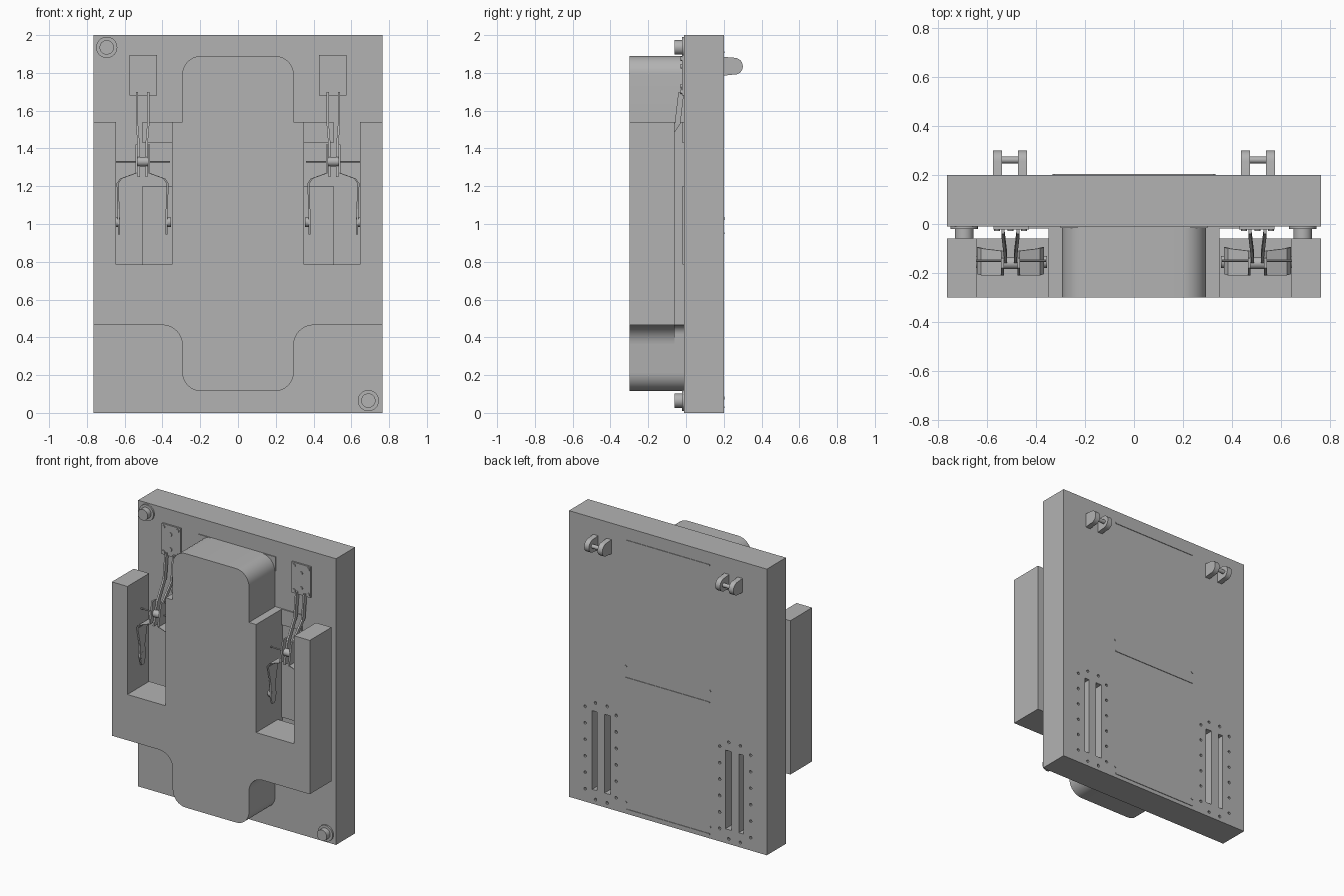
import bpy, bmesh, math
from mathutils import Matrix, Vector

if "Cube" in bpy.data.objects:
    bpy.data.objects.remove(bpy.data.objects["Cube"], do_unlink=True)

grey = bpy.data.materials.new("plain grey")
grey.use_nodes = True
grey.diffuse_color = (0.45, 0.45, 0.45, 1)
grey.node_tree.nodes["Principled BSDF"].inputs["Base Color"].default_value = (0.45, 0.45, 0.45, 1)

CX = 0.505  # centre of each latch


def finish(name, bm, mirror=False, smooth=False):
    bmesh.ops.recalc_face_normals(bm, faces=bm.faces)
    mesh = bpy.data.meshes.new(name)
    bm.to_mesh(mesh)
    bm.free()
    mesh.materials.append(grey)
    ob = bpy.data.objects.new(name, mesh)
    bpy.context.collection.objects.link(ob)
    if mirror:
        ob.modifiers.new("Mirror", "MIRROR")
    if smooth:
        bpy.ops.object.select_all(action="DESELECT")
        ob.select_set(True)
        bpy.context.view_layer.objects.active = ob
        bpy.ops.object.shade_smooth_by_angle(angle=math.radians(30))
    return ob


def add_box(bm, x0, x1, y0, y1, z0, z1):
    mid = Vector((x0 + x1, y0 + y1, z0 + z1)) / 2
    size = Matrix.Diagonal((x1 - x0, y1 - y0, z1 - z0, 1))
    bmesh.ops.create_cube(bm, size=1, matrix=Matrix.Translation(mid) @ size)


def add_rod(bm, axis, centre, radius, length, sides=24):
    turn = Matrix.Rotation(math.pi / 2, 4, "Y" if axis == "x" else "X")
    bmesh.ops.create_cone(bm, cap_ends=True, segments=sides, radius1=radius, radius2=radius,
                          depth=length, matrix=Matrix.Translation(centre) @ turn)


def rounded(points, steps=8):
    """Fillet each (u, v, radius) corner of a closed outline."""
    out = []
    for i, (u, v, r) in enumerate(points):
        p = Vector((u, v))
        if r == 0:
            out.append(p)
            continue
        a = p + (Vector(points[i - 1][:2]) - p).normalized() * r
        b = p + (Vector(points[(i + 1) % len(points)][:2]) - p).normalized() * r
        c = a + b - p
        for k in range(steps + 1):
            t = math.pi / 2 * k / steps
            out.append(c + (p - b) * math.cos(t) + (p - a) * math.sin(t))
    return out


def add_prism(bm, outline, place, lo, hi):
    face = bm.faces.new([bm.verts.new(place(p, lo)) for p in outline])
    moved = bmesh.ops.extrude_face_region(bm, geom=[face])["geom"]
    step = Vector(place(outline[0], hi)) - Vector(place(outline[0], lo))
    bmesh.ops.translate(bm, vec=step, verts=[g for g in moved if isinstance(g, bmesh.types.BMVert)])
    # the starting face stays as the closing cap


def add_strap(bm, path, thick):
    """Loft a flat strap through (x, y, z, depth) stations."""
    rings = []
    for x, y, z, d in path:
        rings.append([bm.verts.new((x + sx * thick / 2, y + sy * d / 2, z))
                      for sx, sy in ((-1, -1), (1, -1), (1, 1), (-1, 1))])
    for a, b in zip(rings, rings[1:]):
        for i in range(4):
            j = (i + 1) % 4
            bm.faces.new((a[i], a[j], b[j], b[i]))
    bm.faces.new(rings[0])
    bm.faces.new(rings[-1])


def front_place(p, y):
    return (p.x, y, p.y)


def symmetric(half):
    return half + [(-x, z, r) for x, z, r in reversed(half)]


# Back plate with blind slots and small holes in its rear
bm = bmesh.new()
add_box(bm, -0.765, 0.765, -0.01, 0.2, 0, 2)
plate = finish("back_plate", bm)
bm = bmesh.new()
for s in (-1, 1):
    for x0, x1 in ((0.445, 0.49), (0.548, 0.585)):
        a, b = sorted((s * x0, s * x1))
        add_box(bm, a, b, 0.06, 0.25, 0.1, 0.65)
    spots = [(x, 0.09 + 0.115 * i) for x in (0.4, 0.64) for i in range(6)]
    spots += [(x, z) for x in (0.47, 0.56) for z in (0.035, 0.71)]
    for x, z in spots:
        add_rod(bm, "y", (s * x, 0.2, z), 0.01, 0.04, 8)
cutter = finish("slot_cutter", bm)
cutter.hide_render = True
cutter.hide_set(True)
cut = plate.modifiers.new("Slots", "BOOLEAN")
cut.object = cutter
cut.operation = "DIFFERENCE"
cut.solver = "EXACT"

# Front housing: winged body with two open pockets, and its deeper core
bm = bmesh.new()
body = symmetric([(0.295, 0.115, 0.1), (0.295, 0.465, 0.105), (0.765, 0.465, 0),
                  (0.765, 1.54, 0), (0.645, 1.54, 0), (0.645, 0.785, 0), (0.35, 0.785, 0),
                  (0.35, 1.54, 0), (0.295, 1.54, 0), (0.295, 1.89, 0.1)])
add_prism(bm, rounded(body), front_place, -0.3, -0.06)
finish("front_housing", bm, smooth=True)
bm = bmesh.new()
core = symmetric([(0.295, 0.115, 0.1), (0.295, 0.465, 0.05), (0.35, 0.465, 0),
                  (0.35, 1.54, 0), (0.295, 1.54, 0), (0.295, 1.89, 0.1)])
add_prism(bm, rounded(core), front_place, -0.06, -0.01)
finish("housing_core", bm, smooth=True)
bm = bmesh.new()
add_box(bm, -0.3, 0.3, -0.016, -0.01, 1.79, 1.89)
finish("housing_backing", bm)

# Liner plates at the back of each pocket
bm = bmesh.new()
add_box(bm, 0.35, CX, -0.018, -0.01, 0.785, 1.2)
add_box(bm, 0.35, CX, -0.018, -0.01, 1.43, 1.54)
finish("pocket_liners", bm, mirror=True)

# Corner bolts
bm = bmesh.new()
for x, z in ((-0.695, 1.935), (0.69, 0.065)):
    add_rod(bm, "y", (x, -0.015, z), 0.056, 0.012, 32)
    add_rod(bm, "y", (x, -0.035, z), 0.038, 0.05, 32)
finish("corner_bolts", bm, smooth=True)

# Rear hinge lugs and pins
bm = bmesh.new()
lug = [Vector((0.195, 1.885)), Vector((0.195, 1.785))]
for k in range(13):
    t = math.radians(-100 + 190 * k / 12)
    lug.append(Vector((0.256 + 0.045 * math.cos(t), 1.835 + 0.045 * math.sin(t))))
for x in (0.437, 0.54):
    add_prism(bm, lug, lambda p, x: (x, p.x, p.y), x, x + 0.037)
add_rod(bm, "x", (CX, 0.262, 1.835), 0.014, 0.13, 16)
finish("hinge_lugs", bm, mirror=True, smooth=True)

# Thin rear seam strips and end dots
bm = bmesh.new()
for z in (0.03, 0.95, 1.91):
    add_box(bm, -0.325, 0.325, 0.198, 0.204, z - 0.004, z + 0.004)
for x in (-0.325, 0.325):
    for z in (0.08, 1.03):
        add_rod(bm, "y", (x, 0.2, z), 0.008, 0.008, 8)
finish("rear_seams", bm)

# Latch mounting brackets with screws
bm = bmesh.new()
add_box(bm, CX - 0.075, CX + 0.07, -0.022, -0.01, 1.68, 1.895)
for dx, z in ((-0.055, 1.7), (0.055, 1.7), (-0.055, 1.875), (0.055, 1.875), (0, 1.73), (0, 1.835)):
    add_rod(bm, "y", (CX + dx, -0.023, z), 0.012, 0.012, 12)
finish("latch_brackets", bm, mirror=True)

# Latch straps, forks, rods and pivots
bm = bmesh.new()
for s in (-1, 1):
    add_strap(bm, [(CX + s * 0.03, -0.025, 1.7, 0.03), (CX + s * 0.03, -0.045, 1.53, 0.03),
                   (CX + s * 0.02, -0.13, 1.41, 0.035), (CX + s * 0.02, -0.16, 1.25, 0.05)], 0.012)
finish("latch_straps", bm, mirror=True)
bm = bmesh.new()
for s in (-1, 1):
    add_strap(bm, [(CX + s * 0.033, -0.16, 1.42, 0.04), (CX + s * 0.033, -0.16, 1.27, 0.1),
                   (CX + s * 0.115, -0.155, 1.24, 0.11), (CX + s * 0.132, -0.15, 1.215, 0.11),
                   (CX + s * 0.128, -0.155, 1.08, 0.05), (CX + s * 0.126, -0.155, 1.0, 0.06),
                   (CX + s * 0.126, -0.155, 0.945, 0.03)], 0.011)
finish("latch_forks", bm, mirror=True)
bm = bmesh.new()
add_rod(bm, "x", (CX, -0.15, 1.33), 0.005, 0.29, 10)
add_rod(bm, "x", (CX, -0.16, 1.33), 0.025, 0.07, 20)
for s in (-1, 1):
    add_rod(bm, "x", (CX + s * 0.135, -0.155, 1.01), 0.025, 0.03, 20)
finish("latch_pivots", bm, mirror=True, smooth=True)
